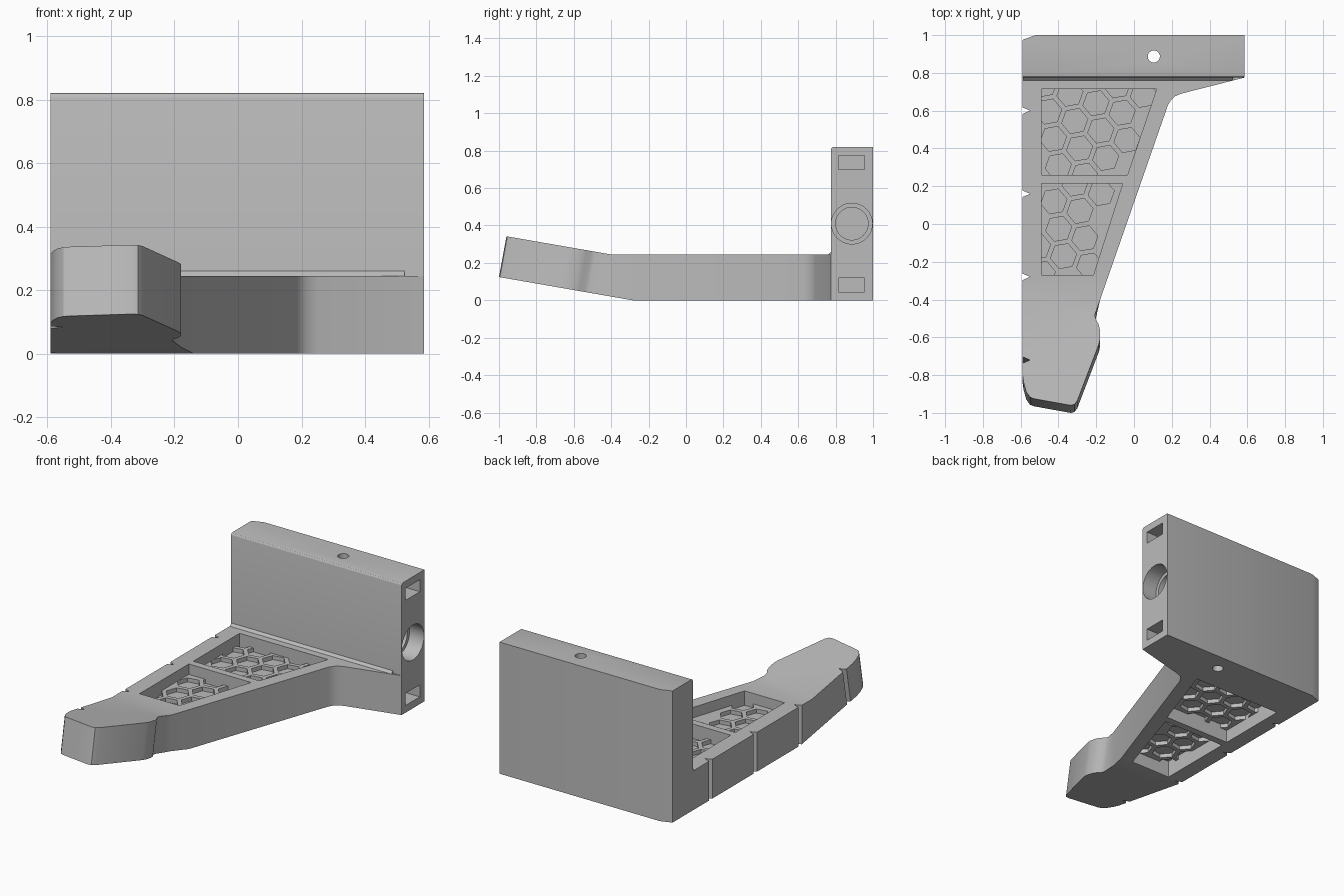
import bpy, bmesh, math

cube = bpy.data.objects.get("Cube")
if cube:
    bpy.data.objects.remove(cube)

grey = bpy.data.materials.new("plain_grey")
GREY = (0.5, 0.5, 0.5, 1)
grey.use_nodes = True
grey.diffuse_color = GREY
grey.node_tree.nodes["Principled BSDF"].inputs["Base Color"].default_value = GREY


def add_prism(bm, outline, low, high):
    """Extrude a plan outline from low to high."""
    face = bm.faces.new([bm.verts.new((x, y, low)) for x, y in outline])
    new = bmesh.ops.extrude_face_region(bm, geom=[face])["geom"]
    verts = [v for v in new if isinstance(v, bmesh.types.BMVert)]
    bmesh.ops.translate(bm, vec=(0, 0, high - low), verts=verts)


def finish(bm, name):
    bmesh.ops.recalc_face_normals(bm, faces=bm.faces[:])
    mesh = bpy.data.meshes.new(name)
    bm.to_mesh(mesh)
    bm.free()
    mesh.materials.append(grey)
    obj = bpy.data.objects.new(name, mesh)
    bpy.context.collection.objects.link(obj)
    return obj


def prisms(name, parts):
    bm = bmesh.new()
    for part in parts:
        add_prism(bm, *part)
    return finish(bm, name)


def activate(obj):
    bpy.ops.object.select_all(action='DESELECT')
    obj.select_set(True)
    bpy.context.view_layer.objects.active = obj


def cut(obj, cutter):
    activate(obj)
    mod = obj.modifiers.new("cut", 'BOOLEAN')
    mod.operation = 'DIFFERENCE'
    mod.solver = 'EXACT'
    mod.object = cutter
    bpy.ops.object.modifier_apply(modifier=mod.name)
    bpy.data.objects.remove(cutter)


def smooth(obj):
    activate(obj)
    bpy.ops.object.shade_smooth_by_angle(angle=math.radians(30))


def ngon(cx, cy, r, n, turn=0.0):
    return [(cx + r * math.cos(turn + math.tau * k / n),
             cy + r * math.sin(turn + math.tau * k / n)) for k in range(n)]


def rect(x0, y0, x1, y1):
    return [(x0, y0), (x1, y0), (x1, y1), (x0, y1)]


LEFT, RIGHT, FRONT, TOP = -0.59, 0.585, 0.775, 0.82
MID_Y, MID_Z = 0.887, 0.41
ARM_TOP = 0.245

# Upright block with one chamfered corner and a rounded top front edge
bm = bmesh.new()
add_prism(bm, [(LEFT, FRONT), (RIGHT, FRONT), (RIGHT, 1), (-0.52, 1), (LEFT, 0.975)], 0, TOP)
edge = [e for e in bm.edges if all(v.co.z > 0.8 and v.co.y < 0.8 for v in e.verts)]
bmesh.ops.bevel(bm, geom=edge, offset=0.015, segments=3, profile=0.5, affect='EDGES')
block = finish(bm, "upright_block")


def side_cutter(outline, depth):
    """Cutter whose outline lies in y and z and which enters the +x end."""
    obj = prisms("side_cutter", [(outline, RIGHT - depth, RIGHT + 0.1)])
    for v in obj.data.vertices:
        y, z, x = v.co
        v.co = (x, y, z)
    return obj


cut(block, side_cutter(ngon(MID_Y, MID_Z, 0.109, 48), 0.1))
cut(block, side_cutter(ngon(MID_Y, MID_Z, 0.087, 48), 0.65))
for z in (0.045, 0.70):
    cut(block, side_cutter(rect(0.815, z, 0.955, z + 0.075), 0.65))
cut(block, prisms("pin_cutter", [(ngon(0.105, MID_Y, 0.032, 32), -0.1, 1)]))
smooth(block)

# Arm outline: notched straight edge, rounded tip, waist and flared root
outline = [(LEFT, FRONT)]
for y in (0.6, 0.16, -0.28, -0.72):
    outline += [(LEFT, y + 0.017), (LEFT + 0.04, y), (LEFT, y - 0.017)]
outline += [(LEFT, -0.80), (-0.584, -0.84), (-0.57, -0.89), (-0.55, -0.917), (-0.53, -0.925),
            (-0.335, -0.96), (-0.315, -0.955), (-0.30, -0.935),
            (-0.185, -0.635), (-0.18, -0.61), (-0.18, -0.56), (-0.188, -0.53),
            (-0.203, -0.505), (-0.207, -0.48),
            (0.18, 0.63), (0.195, 0.655), (0.215, 0.675), (0.25, 0.69), (RIGHT, FRONT)]
bm = bmesh.new()
add_prism(bm, outline, 0, ARM_TOP)
BEND_TOP, BEND_LOW, SLOPE = -0.40, -0.285, 0.174
for y in (BEND_LOW, BEND_TOP):
    bmesh.ops.bisect_plane(bm, geom=bm.verts[:] + bm.edges[:] + bm.faces[:],
                           plane_co=(0, y, 0), plane_no=(0, 1, 0))
# Tilt the tip upwards
for v in bm.verts:
    if v.co.z > 0.1:
        v.co.z += max(0, BEND_TOP - v.co.y) * SLOPE
    else:
        v.co.y -= 0.04 * min(1, max(0, (BEND_TOP - v.co.y) / 0.06))
        v.co.z = max(0, BEND_LOW - v.co.y) * SLOPE
arm = finish(bm, "arm")

# Two tapered windows, each closed by a thin web with hexagonal recesses
PITCH = 0.147
windows = [("rear", 0.26, 0.715, -0.035, 0.12, (-0.15, 0.35)),
           ("front", -0.27, 0.215, -0.215, -0.06, (-0.373, -0.17))]
for name, y0, y1, x0, x1, start in windows:
    shape = [(-0.49, y0), (x0, y0), (x1, y1), (-0.49, y1)]
    cut(arm, prisms("window_cutter", [(shape, -0.1, 0.5)]))
    e = 0.008
    panel = prisms(name + "_web", [([(-0.49 - e, y0 - e), (x0 + e, y0 - e),
                                     (x1 + e, y1 + e), (-0.49 - e, y1 + e)], 0.08, 0.18)])
    cells = []
    for i in range(-7, 8):
        for j in range(-7, 8):
            a, b = math.radians(-20), math.radians(40)
            cx = start[0] + PITCH * (i * math.cos(a) + j * math.cos(b))
            cy = start[1] + PITCH * (i * math.sin(a) + j * math.sin(b))
            limit = x0 + (x1 - x0) * (cy - y0) / (y1 - y0)
            if -0.52 < cx < limit - 0.03 and y0 - 0.03 < cy < y1 + 0.03:
                cell = ngon(cx, cy, 0.07, 6, math.radians(10))
                cells += [(cell, 0.155, 0.25), (cell, 0.0, 0.105)]
    cut(panel, prisms("cell_cutter", cells))
smooth(arm)

# Small fillet where the arm meets the block
fillet = side_cutter([(FRONT - 0.015, ARM_TOP), (FRONT, ARM_TOP), (FRONT, ARM_TOP + 0.015)], 1)
fillet.name = "root_fillet"
for v in fillet.data.vertices:
    v.co.x = LEFT + 0.002 if v.co.x < 0 else RIGHT - 0.06
